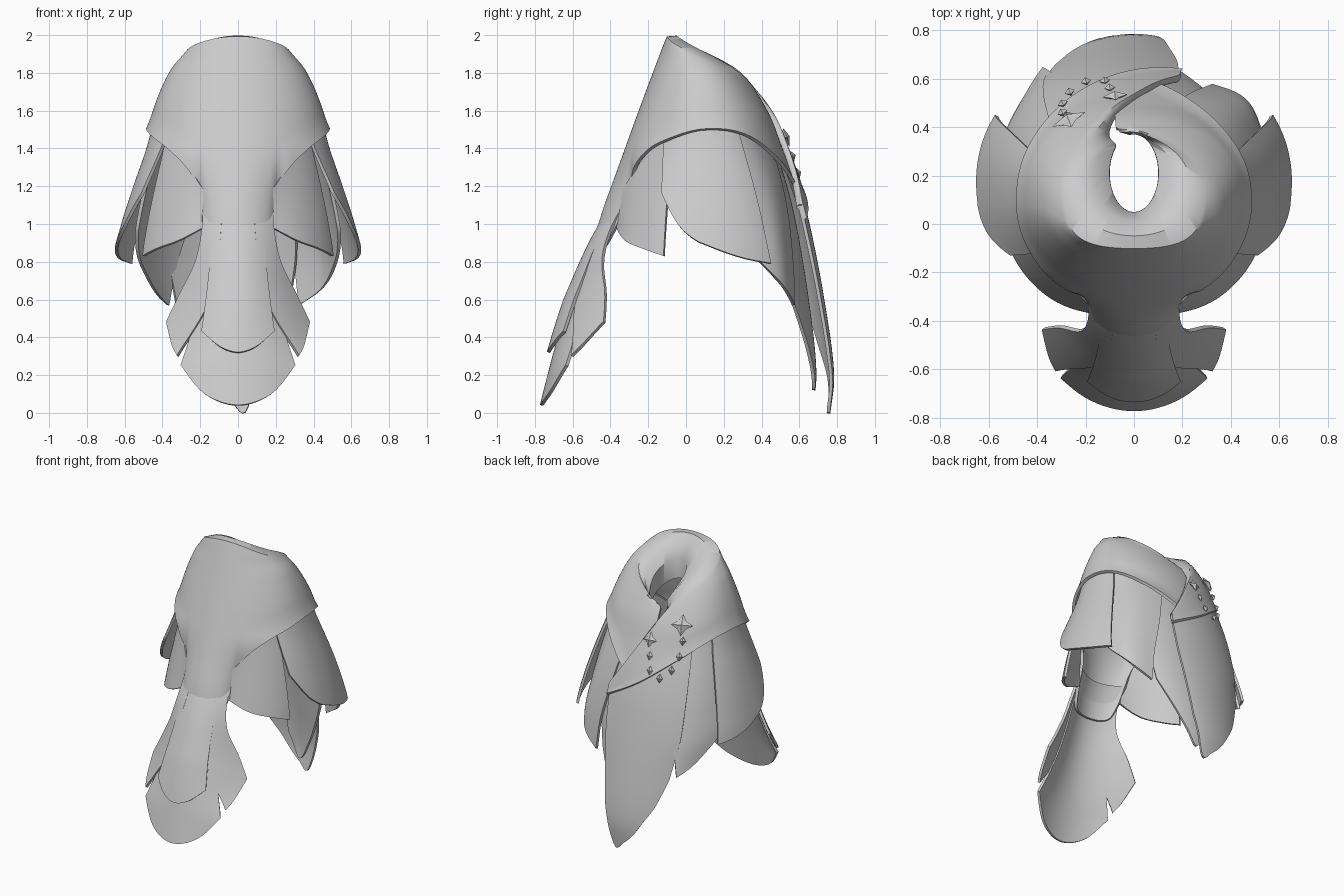
import bpy, bmesh, math
from mathutils import Vector

cube = bpy.data.objects.get("Cube")
if cube:
    bpy.data.objects.remove(cube)

# One cloth colour for everything
grey = bpy.data.materials.new("soft_grey")
grey.use_nodes = True
grey.diffuse_color = (0.6, 0.6, 0.6, 1)
grey.node_tree.nodes["Principled BSDF"].inputs["Base Color"].default_value = (0.6, 0.6, 0.6, 1)


def curve(keys, t):
    """Smooth interpolation through (position, value) keys."""
    if t <= keys[0][0]:
        return keys[0][1]
    if t >= keys[-1][0]:
        return keys[-1][1]
    n = len(keys)

    def slope(i):
        a, b = keys[max(i - 1, 0)], keys[min(i + 1, n - 1)]
        return (b[1] - a[1]) / (b[0] - a[0])
    for i in range(n - 1):
        (t0, v0), (t1, v1) = keys[i], keys[i + 1]
        if t <= t1:
            d = t1 - t0
            s = (t - t0) / d
            return (v0 * (1 + 2 * s) * (1 - s) ** 2 + v1 * s * s * (3 - 2 * s)
                    + slope(i) * d * s * (1 - s) ** 2 - slope(i + 1) * d * s * s * (1 - s))


def spread(values, u):
    n = len(values) - 1
    return curve([(i / n, v) for i, v in enumerate(values)], u)


def lerp(a, b, t):
    return a + (b - a) * t


def ramp(a, b, t):
    """Smooth step from 0 at a to 1 at b."""
    s = min(max((t - a) / (b - a), 0), 1)
    return s * s * (3 - 2 * s)


# Body shape by height: half width, front depth, back depth
WIDTH = [(0, .6), (.6, .63), (.8, .64), (1, .6), (1.2, .545), (1.4, .485),
         (1.6, .44), (1.8, .355), (1.9, .275), (2, .19)]
FRONT = [(0, -.775), (.4, -.67), (.8, -.535), (1.2, -.385), (1.6, -.24), (2, -.09)]
BACK = [(0, .74), (.2, .76), (.6, .705), (1, .625), (1.2, .57), (1.4, .5),
        (1.6, .42), (1.83, .26), (1.95, .07), (2, 0)]


def shell(deg, z, off=0.0):
    """Point on the body; angle 0 is the front, 90 is +x."""
    a = math.radians(deg)
    f, b = curve(FRONT, z), curve(BACK, z)
    c = math.cos(a)
    if c < 0:
        c = -abs(c) ** .85
    return Vector(((curve(WIDTH, z) + off) * math.sin(a),
                   (f + b) / 2 - ((b - f) / 2 + off) * c, z))


def finish(name, bm, thick=0.0, angle=40):
    me = bpy.data.meshes.new(name)
    bm.to_mesh(me)
    bm.free()
    me.materials.append(grey)
    ob = bpy.data.objects.new(name, me)
    bpy.context.collection.objects.link(ob)
    bpy.ops.object.select_all(action='DESELECT')
    ob.select_set(True)
    bpy.context.view_layer.objects.active = ob
    if thick:
        mod = ob.modifiers.new("thickness", 'SOLIDIFY')
        mod.thickness = thick
        mod.offset = 0
        bpy.ops.object.modifier_apply(modifier=mod.name)
    bpy.ops.object.shade_smooth_by_angle(angle=math.radians(angle))


def sheet(name, point, cols, rows, thick=.018):
    """Cloth sheet from point(u, v) with u across and v downward."""
    bm = bmesh.new()
    g = [[bm.verts.new(point(i / cols, j / rows)) for j in range(rows + 1)]
         for i in range(cols + 1)]
    for i in range(cols):
        for j in range(rows):
            bm.faces.new((g[i][j], g[i][j + 1], g[i + 1][j + 1], g[i + 1][j]))
    finish(name, bm, thick)


# Mantle: one spiral sheet with a rolled collar, wrapping over itself at the back
RIM = [(-198, 1.1), (-180, 1.4), (-165, 1.6), (-150, 1.72), (-135, 1.8), (-90, 1.91),
       (-40, 1.97), (0, 1.985), (40, 1.97), (90, 1.91), (135, 1.8), (190, 1.64)]
HEM = [(0, .86), (14, .88), (18, .98), (22, 1.16), (28, 1.27), (40, 1.36), (60, 1.44),
       (90, 1.5), (120, 1.47), (150, 1.34), (180, 1.14), (198, 1.03)]
ROLL = [(1, -.28), (1, -.14), (.7, -.05), (.32, .003)]
BODY_ROWS = 22


def mantle(u, v):
    deg = lerp(190, -198, u)
    over = ramp(-90, -160, deg)
    wrap = over * .035
    top = curve(RIM, deg)
    j = round(v * (BODY_ROWS + len(ROLL)))
    if j < len(ROLL):
        t, dz = ROLL[j]
        inward = lerp(1, .07, ramp(-128, -182, deg))
        a = math.radians(deg)
        hole = Vector((.11 * math.sin(a), .21 - .17 * math.cos(a), top))
        p = shell(deg, top, wrap).lerp(hole, t * inward)
        p.z += dz * inward
        return p
    s = (j - len(ROLL)) / BODY_ROWS
    z = lerp(top, curve(HEM, abs(deg)), s)
    lip = lerp(-.03, .014 - .008 * over, ramp(18, 32, abs(deg)))
    p = shell(deg, z, wrap + lip * max(0, (s - .75) / .25) ** 2)
    if abs(deg) < 60:
        p.y += 1.4 * p.x ** 2 * ramp(1.42, 1.08, z)
    return p


sheet("mantle", mantle, 216, BODY_ROWS + len(ROLL), .02)


# Skirt feathers that hang below the mantle
def skirt_feather(name, top, bottom, z_top, z_low, off_top, off_low):
    def point(u, v):
        deg = lerp(lerp(top[0], top[1], u), lerp(bottom[0], bottom[1], u), v)
        z = lerp(spread(z_top, u), spread(z_low, u), v)
        return shell(deg, z, lerp(off_top, spread(off_low, u), v))
    sheet(name, point, 28, 18)


for side, s, tuck in (("left", 1, -.05), ("right", -1, .035)):
    skirt_feather("front_side_feather_" + side, (20 * s, 60 * s), (20 * s, 68 * s),
                  [1.18, 1.37, 1.47], [.98, .91, .87, .83], -.035, [-.08, -.1])
    skirt_feather("side_feather_" + side, (56 * s, 116 * s), (64 * s, 123 * s),
                  [1.48, 1.58, 1.54], [1.16, .98, .88, .82, .79], -.018, [.005, .015, .035])
    skirt_feather("rear_side_feather_" + side, (98 * s, 160 * s), (108 * s, 146 * s),
                  [1.55, 1.48, 1.32], [.97, .84, .74, .64, .57], -.035,
                  [-.045, -.035, -.01, tuck])
skirt_feather("inner_back_feather", (140, 192), (150, 186),
              [1.42, 1.36, 1.25], [.6, .42, .25, .12, .3], -.04, [-.08, -.08])
skirt_feather("outer_back_feather", (-136, -198), (-150, -191),
              [1.46, 1.28, 1.1], [.54, .35, .23, .12, .05, .01, .3], .022, [.015, .015])


# Front tail feathers, flaring out and curling back at the sides
def tail_feather(name, x_left, x_right, z_top, z_low, off):
    def point(u, v):
        z = lerp(z_top, spread(z_low, u), v)
        x = lerp(spread(x_left, v), spread(x_right, v), u)
        curl = curve([(.25, .9), (.5, 1.65), (.75, 2.2), (1.05, 2.1)], z)
        lift = curve([(.6, off), (.88, min(off, .01)), (1.12, -.03)], z)
        return Vector((x, curve(FRONT, z) - lift + curl * x * x, z))
    sheet(name, point, 24, 20)


tail_feather("long_tail_feather", [-.17, -.17, -.21, -.3], [.17, .17, .21, .3],
             1.1, [.25, .12, .06, .04, .06, .12, .25], 0)
tail_feather("short_tail_feather", [-.14, -.14, -.16, -.19], [.14, .14, .16, .19],
             1.1, [.43, .35, .32, .35, .43], .035)
for side, s in (("left", 1), ("right", -1)):
    tail_feather("side_tail_feather_" + side, [s * k for k in (.08, .1, .16, .32)],
                 [s * k for k in (.18, .19, .225, .3, .375)], 1.1, [.3, .36, .48], .012)


# Star and diamond studs on the back of the wrap
def stud(name, x, z, ring, depth):
    deg = -180 - math.degrees(math.asin(x / curve(WIDTH, z)))
    base = shell(deg, z, .055)
    across = (shell(deg + 1, z, .055) - base).normalized()
    up = (shell(deg, z + .03, .055) - base).normalized()
    out = across.cross(up).normalized()
    if out.y < 0:
        out = -out
    bm = bmesh.new()
    n = len(ring)
    rim = []
    for i, r in enumerate(ring):
        a = math.tau * i / n
        rim.append(bm.verts.new(base + across * r * math.cos(a) + up * r * math.sin(a)))
    tips = [bm.verts.new(base + out * depth), bm.verts.new(base - out * depth)]
    for tip in tips:
        for i in range(n):
            bm.faces.new((rim[i], rim[(i + 1) % n], tip))
    bmesh.ops.recalc_face_normals(bm, faces=bm.faces)
    finish(name, bm, angle=15)


stud("large_star_stud", -.24, 1.58, [.075, .04] * 4, .025)
stud("small_star_stud", -.07, 1.46, [.052, .028] * 4, .02)
DIAMONDS = [(-.265, 1.48), (-.265, 1.38), (-.24, 1.29), (-.18, 1.23), (-.11, 1.27), (-.09, 1.36)]
for i, (x, z) in enumerate(DIAMONDS):
    stud(f"diamond_stud_{i + 1}", x, z, [.022, .03] * 2, .018)
